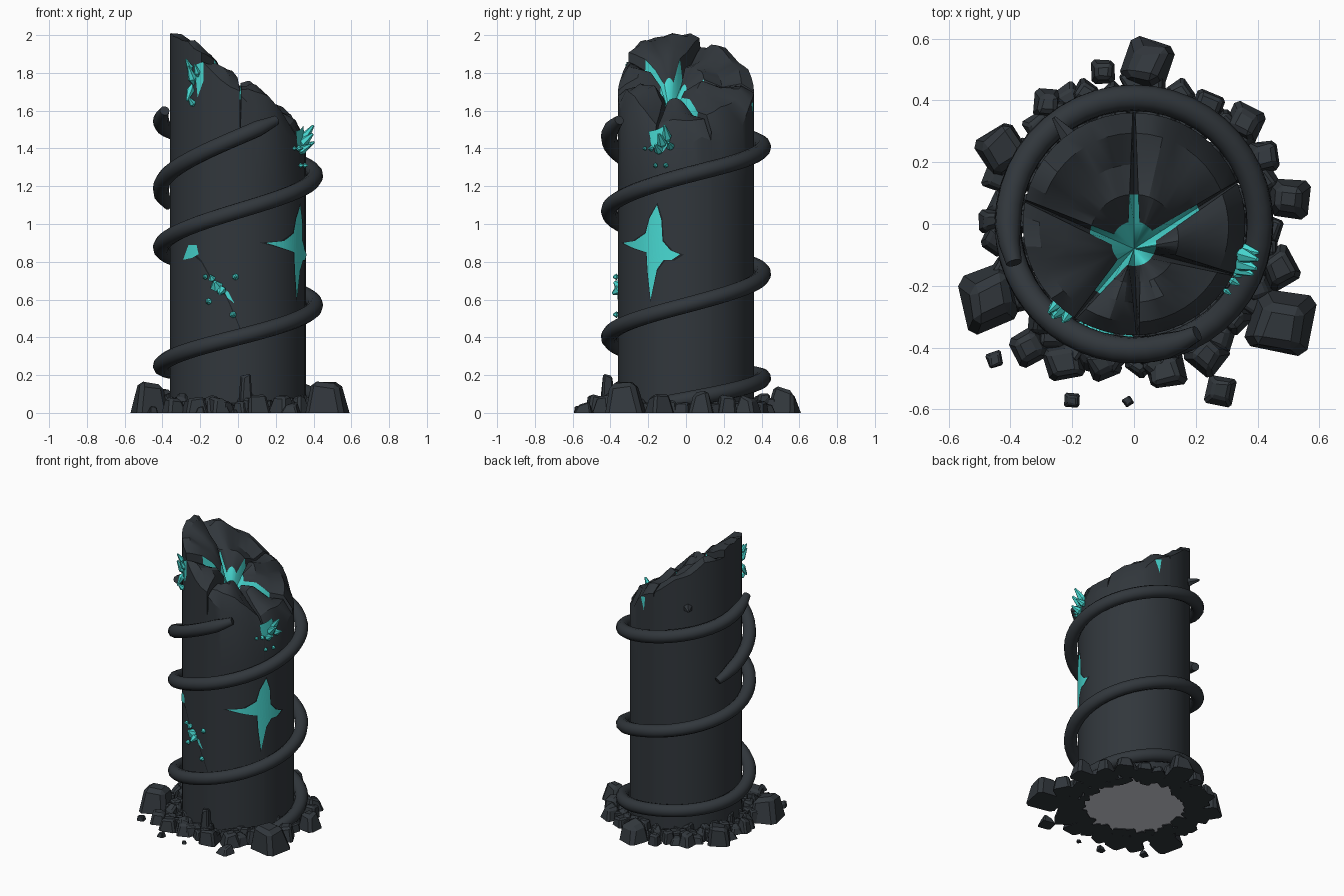
import bpy, bmesh, math, random
from mathutils import Vector, Matrix, noise

random.seed(7)
if "Cube" in bpy.data.objects:
    bpy.data.objects.remove(bpy.data.objects["Cube"])


def material(name, rgb):
    m = bpy.data.materials.new(name)
    m.use_nodes = True
    m.diffuse_color = (*rgb, 1)
    m.node_tree.nodes["Principled BSDF"].inputs["Base Color"].default_value = (*rgb, 1)
    return m


STONE = material("dark_slate", (0.031, 0.038, 0.045))
TEAL = material("teal_crystal", (0.065, 0.7, 0.65))
SHADOW = material("crack_black", (0.012, 0.015, 0.018))
UNDER = material("pale_underside", (0.68, 0.69, 0.74))
R = 0.36


def finish(bm, name, mats, smooth=None):
    bmesh.ops.recalc_face_normals(bm, faces=bm.faces)
    me = bpy.data.meshes.new(name)
    bm.to_mesh(me)
    bm.free()
    ob = bpy.data.objects.new(name, me)
    bpy.context.collection.objects.link(ob)
    for m in mats:
        me.materials.append(m)
    if smooth:
        bpy.ops.object.select_all(action="DESELECT")
        ob.select_set(True)
        bpy.context.view_layer.objects.active = ob
        bpy.ops.object.shade_smooth_by_angle(angle=math.radians(smooth))
    return ob


def around(deg, z, r=R):
    a = math.radians(deg)
    return Vector((r * math.cos(a), r * math.sin(a), z))


# Broken column: angle, rim notch depth, reach of the teal, chunk lift
CRACKS = [(90, .06, .4, .0), (168, .04, .4, .05), (238, .06, .62, .01),
          (272, .27, 0, -.02), (333, .1, 0, -.02), (382, .04, .62, .0)]
RINGS = [.2, .4, .62, .85, 1]
CORE = Vector((0, -.08, 1.55))


def top_height(p, lift):
    rough = noise.noise(Vector((p.x * 6, p.y * 6, 3))) * .06
    rough += noise.noise(Vector((p.x * 17, p.y * 17, 8))) * .025
    return 1.73 - .63 * p.x + lift + rough


def build_column():
    bm = bmesh.new()
    rows = []
    for t in RINGS:
        row = []
        width = math.degrees((.017 * (1 - t) + .004) / (R * t))
        for i, (ang, depth, reach, lift) in enumerate(CRACKS):
            nxt = CRACKS[(i + 1) % len(CRACKS)][0]
            span = (nxt - ang) % 360
            p = CORE.lerp(around(ang, 0), t)
            floor = top_height(p, lift) - (depth if t == 1 else .13)
            row.append((bm.verts.new((p.x, p.y, floor)), reach))
            n = max(4, round(span / 8))
            for j in range(n + 1):
                u = j / n
                p = CORE.lerp(around(ang + width + u * (span - 2 * width), 0), t)
                z = top_height(p, lift) + .035 * (4 * u * (1 - u)) * (t < 1)
                z -= .05 if t == RINGS[0] else .03 + .1 * p.x if t == 1 else 0
                row.append((bm.verts.new((p.x, p.y, z)), 0))
        rows.append(row)
    count = len(rows[0])
    centre = bm.verts.new(CORE)
    for k in range(count):
        m = (k + 1) % count
        bm.faces.new((centre, rows[0][k][0], rows[0][m][0])).material_index = 1
        for t, lo, hi in zip(RINGS[1:], rows, rows[1:]):
            f = bm.faces.new((lo[k][0], lo[m][0], hi[m][0], hi[k][0]))
            f.material_index = int(t <= max(lo[k][1], lo[m][1]))
    # outer wall in two bands, then the flat underside
    upper = [v for v, _ in rows[-1]]
    for level in (1.2, .006):
        lower = [bm.verts.new((v.co.x, v.co.y, level)) for v in upper]
        for k in range(count):
            m = (k + 1) % count
            bm.faces.new((upper[k], upper[m], lower[m], lower[k]))
        upper = lower
    bm.faces.new(upper).material_index = 2
    finish(bm, "broken_column", [STONE, TEAL, UNDER], 28)


build_column()


# Climbing vines: swept tubes through angle and height keys
def vine(name, keys, thick=.043, radius=.408):
    cu = bpy.data.curves.new(name + "_path", "CURVE")
    cu.dimensions = "3D"
    cu.bevel_depth = thick
    cu.bevel_resolution = 3
    cu.use_fill_caps = True
    pts = []
    for (a0, z0), (a1, z1) in zip(keys, keys[1:]):
        n = max(2, round((a1 - a0) / 8))
        pts += [(a0 + (a1 - a0) * i / n, z0 + (z1 - z0) * i / n) for i in range(n)]
    pts.append(keys[-1])
    heights = [z for _, z in pts]
    for _ in range(6):
        heights = [heights[0]] + [(heights[i - 1] + heights[i] + heights[i + 1]) / 3
                                  for i in range(1, len(pts) - 1)] + [heights[-1]]
    sp = cu.splines.new("POLY")
    sp.points.add(len(pts) - 1)
    for i, (p, (a, _), z) in enumerate(zip(sp.points, pts, heights)):
        p.co = (*around(a, z, radius), 1)
        p.radius = min(1, .6 + .2 * min(i, len(pts) - 1 - i))
    tmp = bpy.data.objects.new(name + "_path", cu)
    bpy.context.collection.objects.link(tmp)
    me = bpy.data.meshes.new_from_object(tmp.evaluated_get(bpy.context.evaluated_depsgraph_get()))
    bpy.data.objects.remove(tmp)
    bm = bmesh.new()
    bm.from_mesh(me)
    finish(bm, name, [STONE], 60)


vine("long_vine", [(-30, .03), (90, .19), (180, .24), (270, .4), (360, .57), (450, .74), (540, .87),
                   (630, 1.07), (720, 1.26), (810, 1.41), (900, 1.53), (918, 1.6)])
vine("short_vine", [(155, 1.1), (180, 1.19), (225, 1.32), (270, 1.46), (300, 1.55)])


# Tapered crystal or thorn added to a bmesh
def spike(bm, pos, direction, length, radius, tip=.25):
    rot = direction.to_track_quat("Z", "Y").to_matrix().to_4x4()
    base = Matrix.Translation(pos) @ rot
    for sign, part in ((1, .65), (-1, .35)):
        bmesh.ops.create_cone(bm, cap_ends=True, segments=6, radius1=radius, radius2=radius * tip,
                              depth=length * part,
                              matrix=base @ Matrix.Diagonal((1, 1, sign, 1))
                              @ Matrix.Translation((0, 0, length * part / 2)))


bm = bmesh.new()
spike(bm, around(127, 1.62), around(127, .1, 1), .11, .03)
finish(bm, "thorn", [STONE], 30)


def cluster(name, items):
    bm = bmesh.new()
    for deg, z, length, radius, lean in items:
        spike(bm, around(deg, z, R + .008), around(deg, lean, 1), length, radius)
    finish(bm, name, [TEAL])


cluster("upper_crystals", [(226, 1.83, .08, .018, 1.5), (229, 1.77, .11, .025, 2), (234, 1.8, .08, .018, 2),
                           (227, 1.71, .1, .022, -2), (229, 1.64, .06, .02, 1)])
cluster("side_crystals", [(-16, 1.46, .12, .026, 1.3), (-20, 1.43, .11, .028, .9), (-23, 1.39, .09, .024, .6),
                          (-13, 1.41, .08, .022, .5), (-30, 1.4, .04, .016, 0), (-17, 1.31, .03, .014, 0),
                          (-26, 1.31, .03, .014, 0), (-36, 1.4, .03, .012, 0)])
cluster("front_crystals", [(252, .67, .06, .035, .8), (256, .65, .06, .028, -.6), (248, .71, .04, .02, 1),
                           (245, .59, .03, .018, 0), (268, .72, .03, .018, 0), (266, .52, .03, .018, 0),
                           (242, .72, .03, .015, 0)])


# Thin patches wrapped on the wall: outline of angle and height
def patch(name, outline, mat, lift=.004):
    bm = bmesh.new()
    verts = [bm.verts.new((a / 100, z, 0)) for a, z in outline]
    bmesh.ops.triangulate(bm, faces=[bm.faces.new(verts)])
    bmesh.ops.subdivide_edges(bm, edges=bm.edges[:], cuts=4, use_grid_fill=True)
    for v in bm.verts:
        v.co = around(v.co.x * 100, v.co.y, R + lift)
    finish(bm, name, [mat])


star = [(-25, 1.1), (-21, 1.02), (-20, .91), (-13, .86), (-5, .84), (-12, .81), (-19, .81), (-25, .76),
        (-31, .6), (-34, .75), (-35, .85), (-48, .87), (-66, .9), (-48, .91), (-36, .95), (-32, 1.03)]
patch("star_crack", star, TEAL)
patch("star_crack_edge", [(-28 + (a + 28) * 1.14, .88 + (z - .88) * 1.06) for a, z in star], SHADOW, .002)
patch("side_crack", [(-18, 1.52), (-14, 1.43), (-20, 1.38), (-30, 1.41), (-33, 1.49), (-25, 1.5)], TEAL)
patch("upper_crack", [(231, 1.84), (240, 1.86), (240, 1.76), (234, 1.67)], TEAL)
patch("front_crack", [(217, .81), (224, .89), (233, .89), (235, .84), (228, .82)], TEAL)
patch("front_sliver", [(257, .66), (262, .64), (267, .58), (261, .61)], TEAL)
patch("back_sliver", [(72, 1.64), (79, 1.65), (77, 1.55)], TEAL)
path = [(226, .86), (238, .8), (248, .7), (260, .62), (267, .52), (276, .38)]
patch("crack_line", [(a, z + .007) for a, z in path] + [(a, z - .007) for a, z in reversed(path)], SHADOW, .002)


# Rubble: bevelled, jittered blocks sitting on the ground
def rock(bm, x, y, size, height, turn):
    part = bmesh.new()
    bmesh.ops.create_cube(part, size=1)
    for v in part.verts:
        shrink = random.uniform(.5, .85) if v.co.z > 0 else 1
        v.co = Vector((v.co.x * size * shrink * random.uniform(.85, 1.1),
                       v.co.y * size * shrink * random.uniform(.85, 1.1),
                       0 if v.co.z < 0 else height * random.uniform(.65, 1.05)))
    bmesh.ops.bevel(part, geom=[e for e in part.edges if max(v.co.z for v in e.verts) > .001],
                    offset=min(size, height) * .14, segments=1, affect="EDGES")
    part.transform(Matrix.Translation((x, y, 0)) @ Matrix.Rotation(turn, 4, "Z"))
    me = bpy.data.meshes.new("piece")
    part.to_mesh(me)
    part.free()
    bm.from_mesh(me)
    bpy.data.meshes.remove(me)


bm = bmesh.new()
for x, y, s, h, turn in [(.04, .52, .16, .15, -.3), (.5, .08, .13, .13, -.1), (.47, -.32, .2, .18, -.2),
                         (-.47, -.24, .19, .18, .3), (-.43, .24, .15, .14, .6), (.28, -.54, .1, .06, -.2),
                         (-.2, -.57, .05, .04, -.1), (-.45, -.44, .05, .04, .3), (-.02, -.575, .03, .02, .6),
                         (.1, -.47, .12, .1, .2), (-.1, .49, .08, .08, 0), (.04, -.42, .07, .25, .2),
                         (.47, -.14, .12, .1, .5), (.36, .33, .12, .1, -.5), (-.28, .39, .09, .09, -.1),
                         (-.34, -.4, .12, .11, .5), (.24, -.42, .12, .1, .9), (-.1, -.45, .11, .09, .4),
                         (-.23, -.45, .12, .09, .2), (.42, .22, .1, .1, .2), (.24, .38, .1, .08, -.4)]:
    rock(bm, x, y, s, h, turn)
finish(bm, "large_rubble", [STONE])

bm = bmesh.new()
for ring, count in ((.345, 34), (.4, 44), (.445, 40)):
    for i in range(count):
        p = around((i + random.uniform(-.3, .3)) * 360 / count, 0, ring + random.uniform(-.02, .02))
        rock(bm, p.x, p.y, random.uniform(.06, .1), random.uniform(.04, .11), random.uniform(0, 3))
finish(bm, "small_rubble", [STONE])
